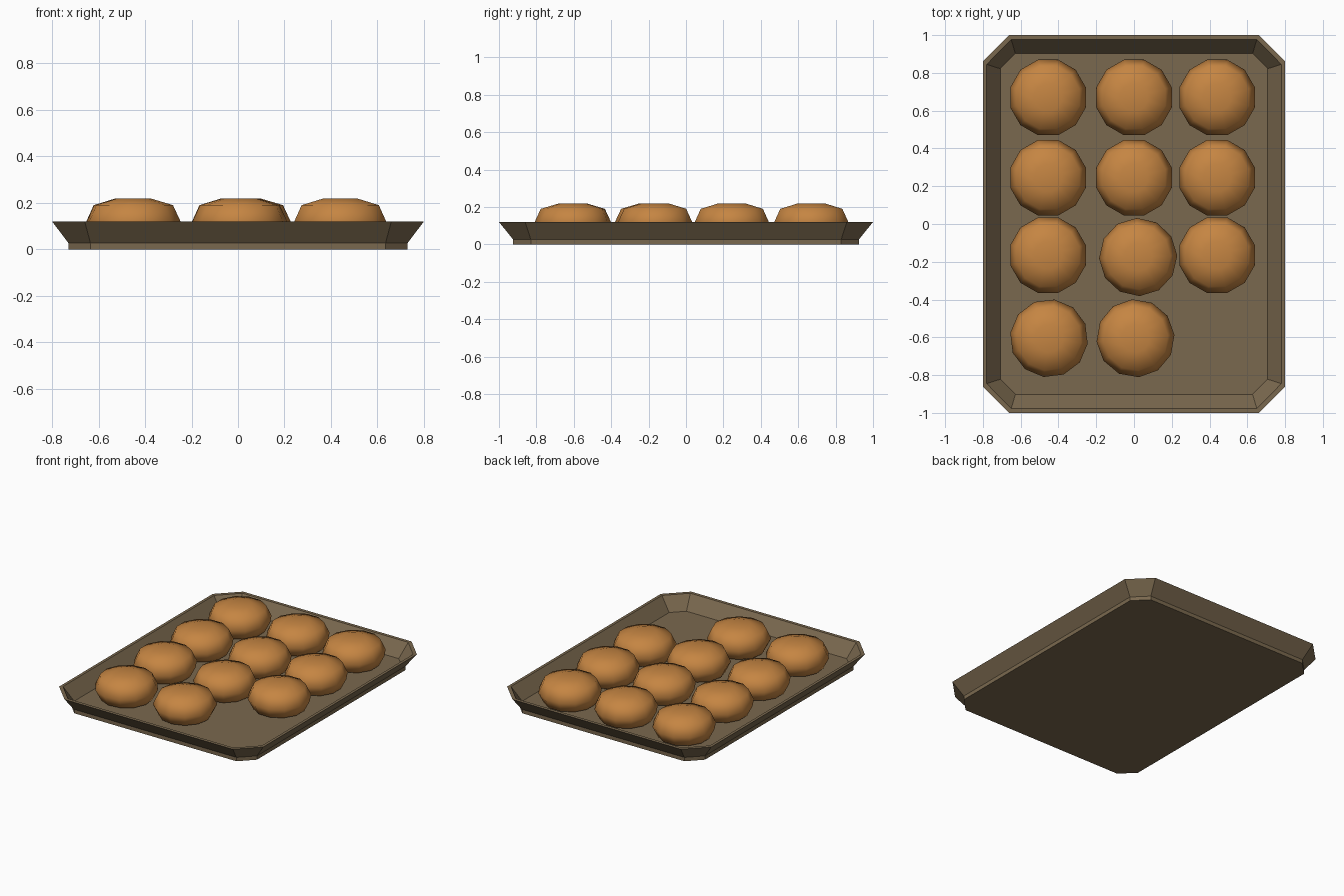
import bpy, bmesh, math

if "Cube" in bpy.data.objects:
    bpy.data.objects.remove(bpy.data.objects["Cube"])


def material(name, color):
    m = bpy.data.materials.new(name)
    m.diffuse_color = (*color, 1)
    m.use_nodes = True
    m.node_tree.nodes["Principled BSDF"].inputs["Base Color"].default_value = m.diffuse_color
    return m


TRAY = material("worn brown metal", (0.195, 0.14, 0.077))
BUN = material("golden bread crust", (0.56, 0.235, 0.055))


def loft(name, rings, mat):
    """Skin a stack of closed rings and cap both ends."""
    bm = bmesh.new()
    loops = [[bm.verts.new(p) for p in ring] for ring in rings]
    n = len(loops[0])
    for a, b in zip(loops, loops[1:]):
        for i in range(n):
            j = (i + 1) % n
            bm.faces.new((a[i], a[j], b[j], b[i]))
    bm.faces.new(loops[0][::-1])
    bm.faces.new(loops[-1])
    bmesh.ops.recalc_face_normals(bm, faces=bm.faces)
    me = bpy.data.meshes.new(name)
    bm.to_mesh(me)
    bm.free()
    me.materials.append(mat)
    ob = bpy.data.objects.new(name, me)
    bpy.context.collection.objects.link(ob)
    return ob


def octagon(x, y, cx, cy, z):
    """Rectangle with cut corners: half sizes x, y; corner points at cx, cy."""
    return [(x, -cy, z), (x, cy, z), (cx, y, z), (-cx, y, z),
            (-x, cy, z), (-x, -cy, z), (-cx, -y, z), (cx, -y, z)]


# Baking tray: foot, flared outer wall, rim, inner wall, floor
loft("baking_tray", [
    octagon(0.73, 0.925, 0.635, 0.83, 0.0),
    octagon(0.73, 0.925, 0.635, 0.83, 0.027),
    octagon(0.80, 1.00, 0.66, 0.86, 0.12),
    octagon(0.78, 0.977, 0.65, 0.845, 0.12),
    octagon(0.708, 0.902, 0.628, 0.822, 0.027),
], TRAY)

# Bread rolls: x, y, turn in degrees; one place on the tray is empty
rolls = [(x, y, 15) for y in (0.67, 0.245, -0.165) for x in (-0.455, 0.0, 0.44)]
rolls[7] = (0.022, -0.175, 2)
rolls += [(-0.45, -0.605, 22), (0.008, -0.605, 5)]

# Radius and height of each ring of a roll
profile = [(0.10, 0.018), (0.17, 0.042), (0.207, 0.115), (0.172, 0.19), (0.075, 0.219)]
for k, (x, y, turn) in enumerate(rolls):
    rings = [[(r * math.cos(math.radians(turn + 30 * i)),
               r * math.sin(math.radians(turn + 30 * i)), z) for i in range(12)]
             for r, z in profile]
    ob = loft(f"bread_roll_{k + 1}", rings, BUN)
    ob.location = (x, y, 0)
    for p in ob.data.polygons:
        p.use_smooth = True
